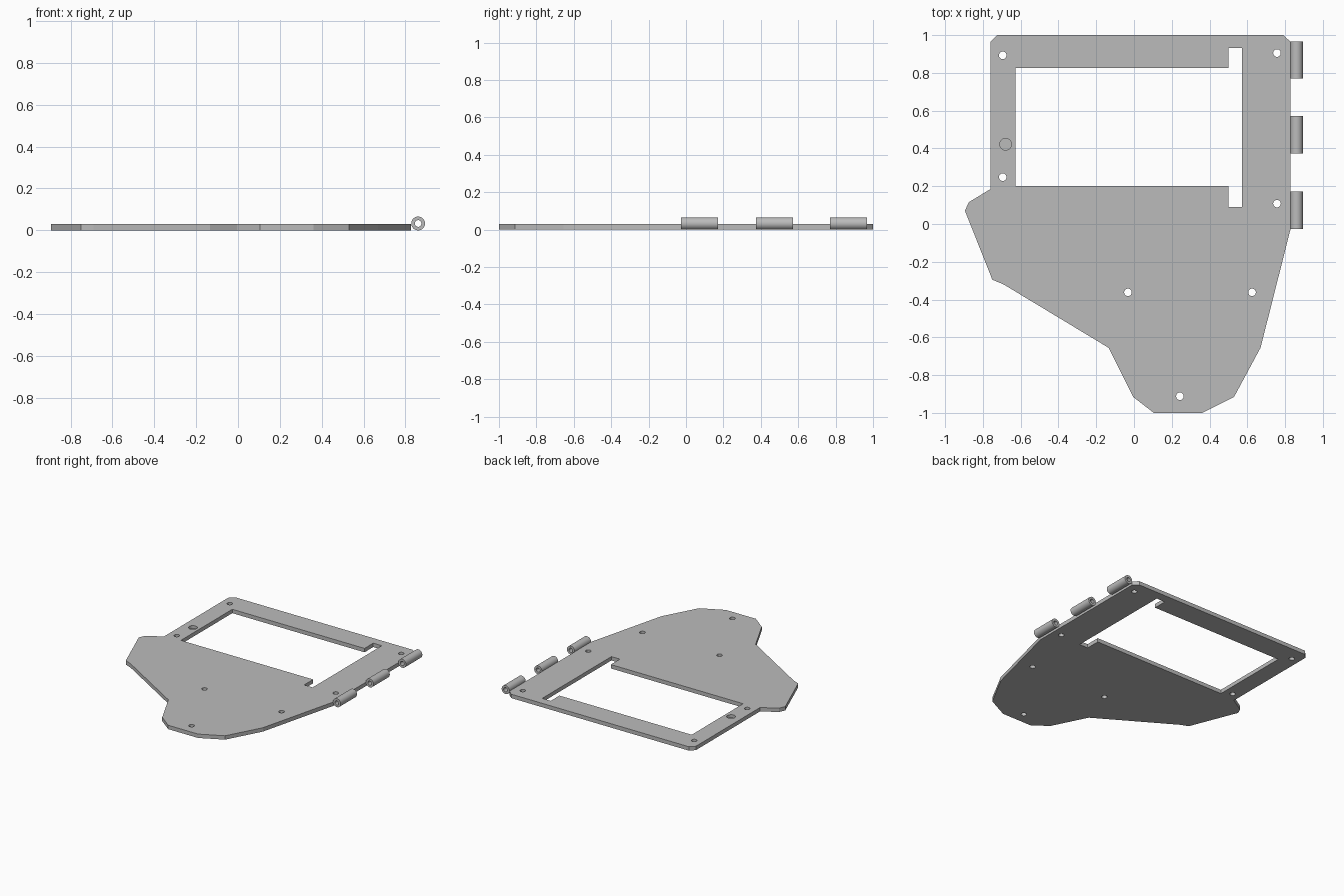
import bpy
import bmesh
from math import radians, tau, cos, sin

if "Cube" in bpy.data.objects:
    bpy.data.objects.remove(bpy.data.objects["Cube"])

THICK = 0.03

grey = bpy.data.materials.new("light grey")
grey.use_nodes = True
COLOUR = (0.5, 0.5, 0.5, 1)
grey.diffuse_color = COLOUR
grey.node_tree.nodes["Principled BSDF"].inputs["Base Color"].default_value = COLOUR


def prism(name, points, z0, z1):
    """Extrude a flat outline from z0 to z1."""
    bm = bmesh.new()
    face = bm.faces.new([bm.verts.new((x, y, z0)) for x, y in points])
    top = bmesh.ops.extrude_face_region(bm, geom=[face])["geom"]
    for v in top:
        if isinstance(v, bmesh.types.BMVert):
            v.co.z = z1
    bmesh.ops.recalc_face_normals(bm, faces=bm.faces)
    mesh = bpy.data.meshes.new(name)
    bm.to_mesh(mesh)
    bm.free()
    mesh.materials.append(grey)
    obj = bpy.data.objects.new(name, mesh)
    bpy.context.collection.objects.link(obj)
    return obj


def circle(x, y, r, n=32):
    return [(x + r * cos(tau * i / n), y + r * sin(tau * i / n)) for i in range(n)]


def activate(obj):
    bpy.ops.object.select_all(action='DESELECT')
    obj.select_set(True)
    bpy.context.view_layer.objects.active = obj


def cut(obj, points, z0=-0.1, z1=0.1):
    """Subtract an extruded outline, then discard the cutter."""
    cutter = prism("cutter", points, z0, z1)
    cutter.hide_render = True
    mod = obj.modifiers.new("cut", 'BOOLEAN')
    mod.operation = 'DIFFERENCE'
    mod.solver = 'EXACT'
    mod.object = cutter
    activate(obj)
    bpy.ops.object.modifier_apply(modifier=mod.name)
    bpy.data.objects.remove(cutter)


# Plate with its angular outline
plate = prism("mounting_plate", [
    (-0.76, 0.965), (-0.725, 1), (0.79, 1), (0.828, 0.965), (0.828, -0.03),
    (0.67, -0.655), (0.53, -0.915), (0.36, -1), (0.105, -1), (-0.005, -0.915),
    (-0.135, -0.655), (-0.69, -0.32), (-0.75, -0.295), (-0.895, 0.07),
    (-0.875, 0.115), (-0.76, 0.185)], 0, THICK)

# Window with a taller slot on its side
cut(plate, [(-0.627, 0.2), (0.5, 0.2), (0.5, 0.09), (0.573, 0.09),
            (0.573, 0.932), (0.5, 0.932), (0.5, 0.826), (-0.627, 0.826)])

# Screw holes
for x, y in [(-0.695, 0.893), (0.757, 0.905), (-0.695, 0.248), (0.757, 0.108),
             (-0.032, -0.362), (0.625, -0.362), (0.243, -0.912)]:
    cut(plate, circle(x, y, 0.02))

# Blind round recess in the top
cut(plate, circle(-0.68, 0.422, 0.031), 0.008)

# Hollow hinge knuckles along the side edge
for i, y in enumerate((0.868, 0.472, 0.073)):
    knuckle = prism(f"hinge_knuckle_{i + 1}", circle(0, 0, 0.033), -0.099, 0.099)
    cut(knuckle, circle(0, 0, 0.016), -0.2, 0.2)
    knuckle.location = (0.861, y, 0.0325)
    knuckle.rotation_euler.x = radians(90)
    activate(knuckle)
    bpy.ops.object.shade_smooth_by_angle(angle=radians(30))
